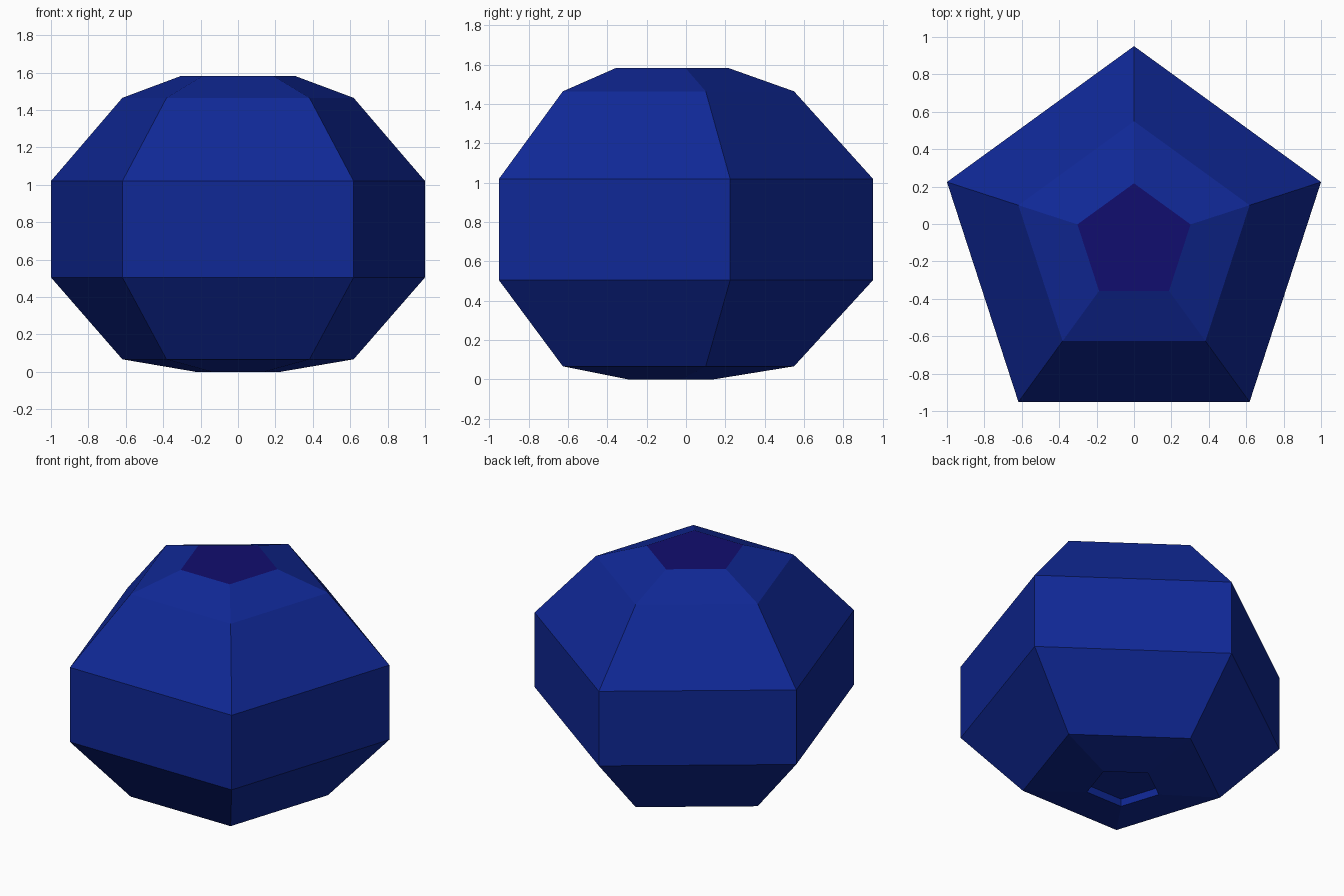
import bpy, bmesh, math

if "Cube" in bpy.data.objects:
    bpy.data.objects.remove(bpy.data.objects["Cube"])

CY = -0.1005   # pentagon centre in y, so that the bounds are centred
R = 1.0515     # circumradius giving a 2 unit width


def material(name, rgb):
    m = bpy.data.materials.new(name)
    m.diffuse_color = (*rgb, 1.0)
    m.use_nodes = True
    m.node_tree.nodes["Principled BSDF"].inputs["Base Color"].default_value = m.diffuse_color
    return m


blue = material("deep blue", (0.005, 0.021, 0.305))
purple = material("dark purple", (0.0056, 0.004, 0.156))


def ring(bm, r, z):
    pts = [math.radians(90 + 72 * k) for k in range(5)]
    return [bm.verts.new((r * math.cos(a), CY + r * math.sin(a), z)) for a in pts]


# Faceted pentagonal body: recess ceiling, recess wall, then upward to the top
profile = [(0.225, 0.045), (0.237, 0.0), (0.65, 0.067), (R, 0.505),
           (R, 1.02), (0.65, 1.465), (0.318, 1.583)]
bm = bmesh.new()
rings = [ring(bm, r, z) for r, z in profile]
for a, b in zip(rings, rings[1:]):
    for k in range(5):
        n = (k + 1) % 5
        bm.faces.new((a[k], a[n], b[n], b[k]))
bm.faces.new(rings[0][::-1])

# Purple top facet
bm.faces.new(rings[-1]).material_index = 1
bmesh.ops.recalc_face_normals(bm, faces=bm.faces)

mesh = bpy.data.meshes.new("faceted_body")
bm.to_mesh(mesh)
bm.free()
mesh.materials.append(blue)
mesh.materials.append(purple)
body = bpy.data.objects.new("faceted_body", mesh)
bpy.context.collection.objects.link(body)
